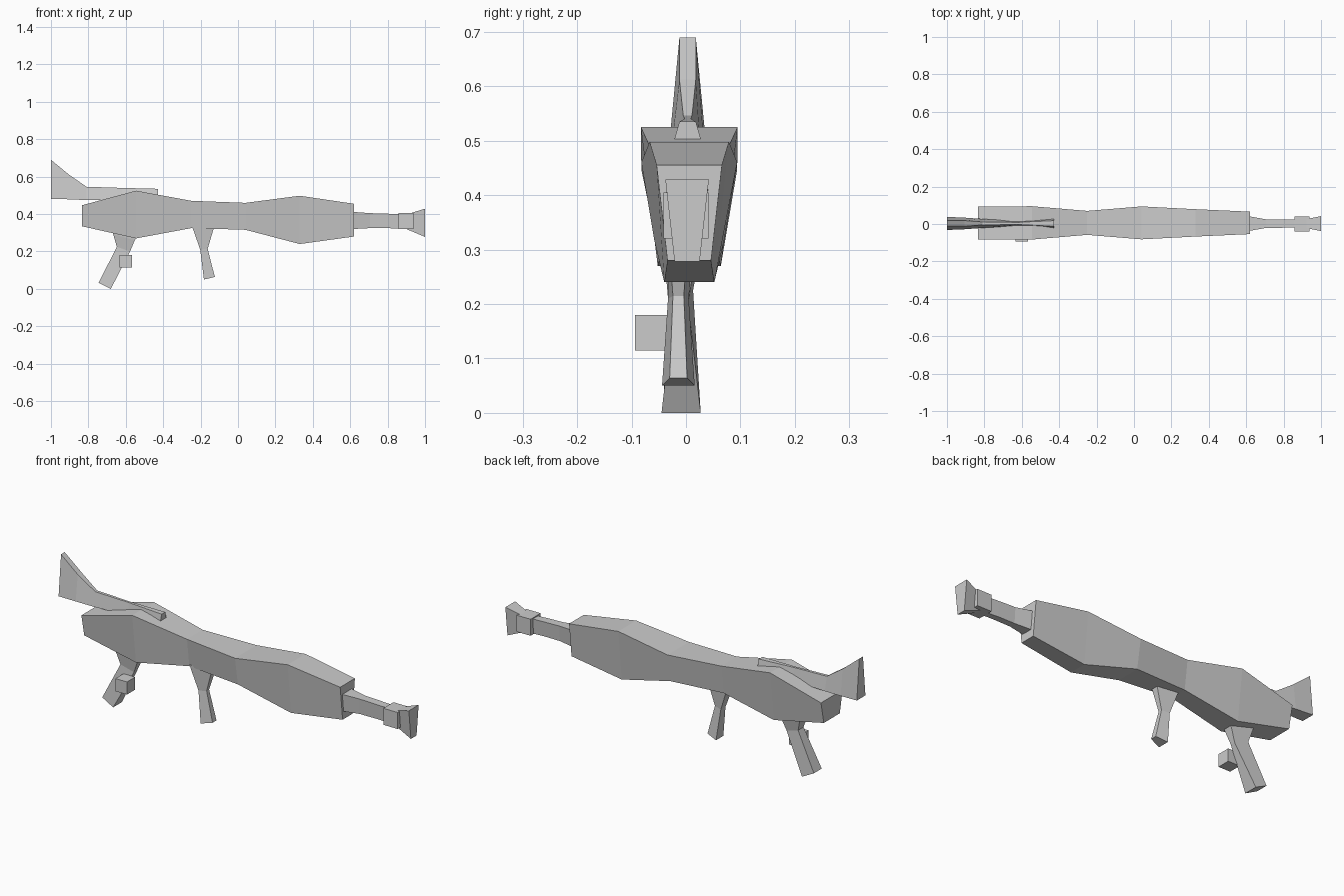
import bpy, bmesh

def loft(name, stations, cy=0.0):
    """Loft four-sided sections; station = (x1, z1, half width 1, x2, z2, half width 2)."""
    bm = bmesh.new()
    rings = []
    for x1, z1, w1, x2, z2, w2 in stations:
        rings.append([bm.verts.new(p) for p in (
            (x1, cy - w1, z1), (x1, cy + w1, z1),
            (x2, cy + w2, z2), (x2, cy - w2, z2))])
    for a, b in zip(rings, rings[1:]):
        for i in range(4):
            j = (i + 1) % 4
            bm.faces.new((a[i], a[j], b[j], b[i]))
    bm.faces.new(rings[0])
    bm.faces.new(rings[-1])
    bmesh.ops.recalc_face_normals(bm, faces=bm.faces)
    me = bpy.data.meshes.new(name)
    bm.to_mesh(me)
    bm.free()
    ob = bpy.data.objects.new(name, me)
    bpy.context.collection.objects.link(ob)
    return ob

def upright(rows):
    """Sections standing straight up: (x, top z, top half width, bottom z, bottom half width)."""
    return [(x, zt, wt, x, zb, wb) for x, zt, wt, zb, wb in rows]

# Main receiver body, wider at the top
loft("body", upright([
    (-0.835, 0.452, 0.088, 0.340, 0.065),
    (-0.545, 0.530, 0.089, 0.275, 0.058),
    (-0.250, 0.476, 0.064, 0.330, 0.045),
    (0.040, 0.465, 0.088, 0.321, 0.064),
    (0.330, 0.503, 0.073, 0.245, 0.046),
    (0.620, 0.460, 0.060, 0.285, 0.040)]), cy=0.006)

# Barrel with flared muzzle
loft("barrel", upright([
    (0.610, 0.417, 0.040, 0.325, 0.030),
    (0.705, 0.410, 0.023, 0.330, 0.017),
    (0.800, 0.407, 0.022, 0.330, 0.016),
    (0.900, 0.403, 0.020, 0.325, 0.014),
    (1.000, 0.434, 0.040, 0.283, 0.023)]), cy=0.002)

# Collar block behind the muzzle
loft("muzzle_collar", upright([
    (0.857, 0.410, 0.041, 0.325, 0.041),
    (0.938, 0.410, 0.041, 0.325, 0.041)]))

# Stock, narrower at the top
loft("stock", upright([
    (-1.000, 0.695, 0.015, 0.487, 0.035),
    (-0.905, 0.617, 0.015, 0.484, 0.031),
    (-0.810, 0.551, 0.008, 0.480, 0.024),
    (-0.620, 0.545, 0.006, 0.480, 0.013),
    (-0.427, 0.540, 0.015, 0.505, 0.025)]), cy=0.003)

# Rear and front grips: back edge, then narrower front edge
loft("rear_grip", [
    (-0.680, 0.330, 0.036, -0.535, 0.300, 0.024),
    (-0.667, 0.297, 0.034, -0.552, 0.265, 0.022),
    (-0.648, 0.230, 0.022, -0.577, 0.205, 0.013),
    (-0.745, 0.038, 0.032, -0.680, 0.005, 0.036)], cy=-0.009)
loft("front_grip", [
    (-0.246, 0.340, 0.030, -0.128, 0.335, 0.018),
    (-0.202, 0.215, 0.019, -0.162, 0.220, 0.010),
    (-0.182, 0.055, 0.030, -0.124, 0.069, 0.016)], cy=-0.014)

# Small block beside the rear grip
loft("trigger_block", upright([
    (-0.633, 0.185, 0.033, 0.120, 0.033),
    (-0.567, 0.185, 0.033, 0.120, 0.033)]), cy=-0.061)

# Stand the model on z = 0
bpy.context.view_layer.update()
low = min(v.co.z for o in bpy.data.objects for v in o.data.vertices)
for o in bpy.data.objects:
    o.location.z = -low
